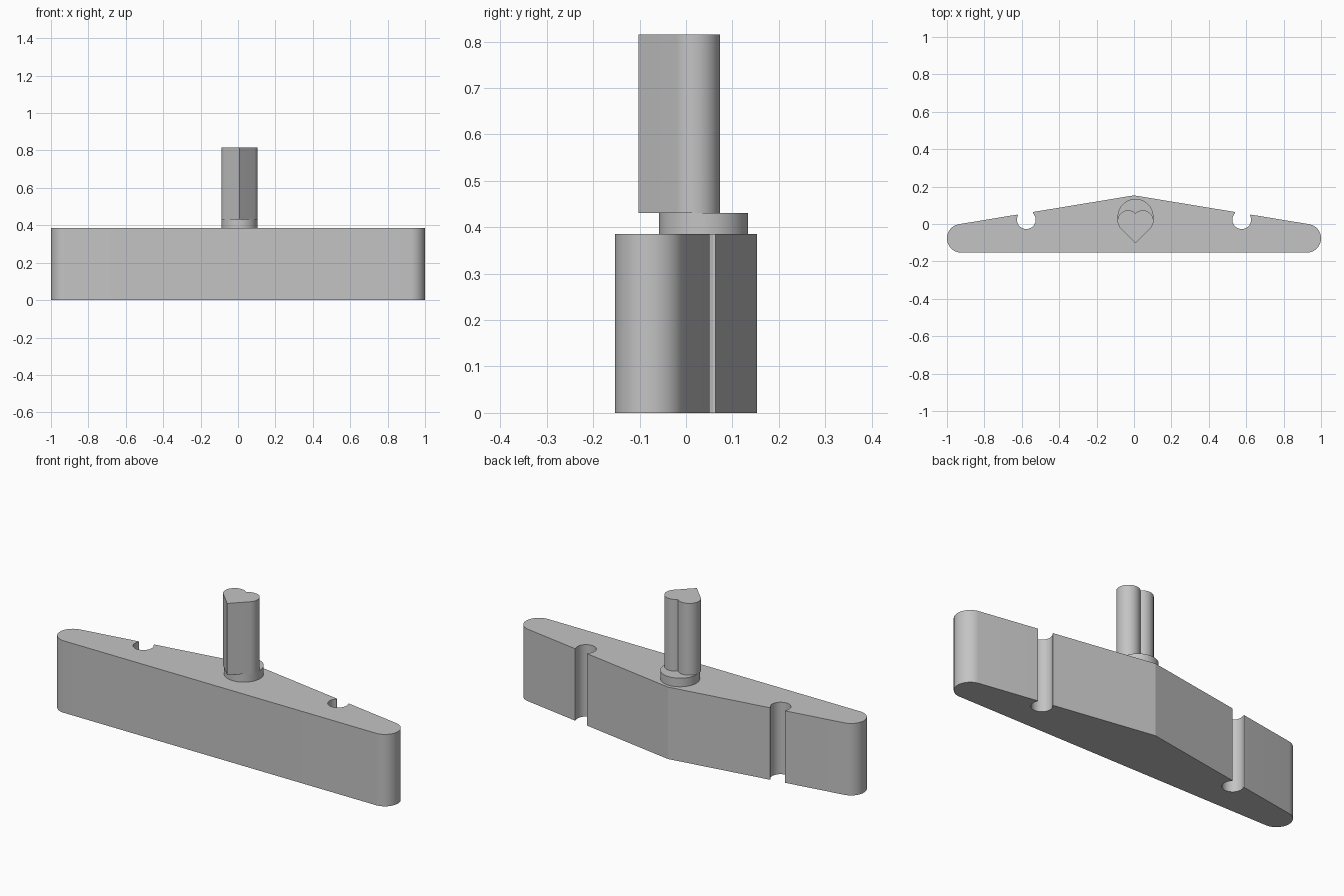
import bpy, bmesh, math
from mathutils import Vector

if "Cube" in bpy.data.objects:
    bpy.data.objects.remove(bpy.data.objects["Cube"])

grey = bpy.data.materials.new("plain grey")
grey.diffuse_color = (0.55, 0.55, 0.55, 1)
grey.use_nodes = True
grey.node_tree.nodes["Principled BSDF"].inputs["Base Color"].default_value = grey.diffuse_color


def arc(cx, cy, r, a0, a1, n):
    """Points along an arc, angles in degrees."""
    angles = [math.radians(a0 + (a1 - a0) * i / n) for i in range(n + 1)]
    return [Vector((cx + r * math.cos(a), cy + r * math.sin(a))) for a in angles]


def prism(name, outline, z0, z1):
    """Extrude a counter-clockwise outline from z0 to z1."""
    bm = bmesh.new()
    face = bm.faces.new([bm.verts.new((p.x, p.y, z0)) for p in outline])
    top = bmesh.ops.extrude_face_region(bm, geom=[face], use_keep_orig=True)["geom"]
    bmesh.ops.translate(bm, vec=(0, 0, z1 - z0),
                        verts=[v for v in top if isinstance(v, bmesh.types.BMVert)])
    bmesh.ops.recalc_face_normals(bm, faces=bm.faces)
    mesh = bpy.data.meshes.new(name)
    bm.to_mesh(mesh)
    bm.free()
    mesh.materials.append(grey)
    obj = bpy.data.objects.new(name, mesh)
    bpy.context.collection.objects.link(obj)
    bpy.ops.object.select_all(action='DESELECT')
    obj.select_set(True)
    bpy.context.view_layer.objects.active = obj
    bpy.ops.object.shade_smooth_by_angle(angle=math.radians(15))
    return obj


# Bar: rounded end, sloping back with a round notch, mirrored about the ridge
END_X, END_Y, END_R = 0.9235, -0.0765, 0.0765
PEAK = Vector((0, 0.153))
NOTCH, NOTCH_R, MOUTH = Vector((0.576, 0.023)), 0.05, 0.041
tilt = 9.35
end = arc(END_X, END_Y, END_R, -90, 90 - tilt, 28)
along = (end[-1] - PEAK).normalized()
foot = PEAK + along * (NOTCH - PEAK).dot(along)
half = math.degrees(math.asin(MOUTH / NOTCH_R))
up = 90 - tilt
notch = arc(*NOTCH, NOTCH_R, up - half, up + half - 360, 40)
right = end + [foot + along * MOUTH] + notch + [foot - along * MOUTH]
left = [Vector((-p.x, p.y)) for p in reversed(right)]
prism("bar", right + [PEAK] + left, 0, 0.385)

# Round collar on the bar
PEG_X = 0.008
prism("collar", arc(PEG_X, 0.038, 0.096, 0, 360, 64)[:-1], 0.385, 0.431)

# Heart-shaped peg: two half-round lobes over a square corner
R, LOBE_Y = 0.0562, 0.0168
off = R / math.sqrt(2)
heart = [Vector((PEG_X, LOBE_Y - 3 * off))]
heart += arc(PEG_X + off, LOBE_Y, R, -45, 135, 30)
heart += arc(PEG_X - off, LOBE_Y, R, 45, 225, 30)[1:]
prism("heart_peg", heart, 0.431, 0.815)
